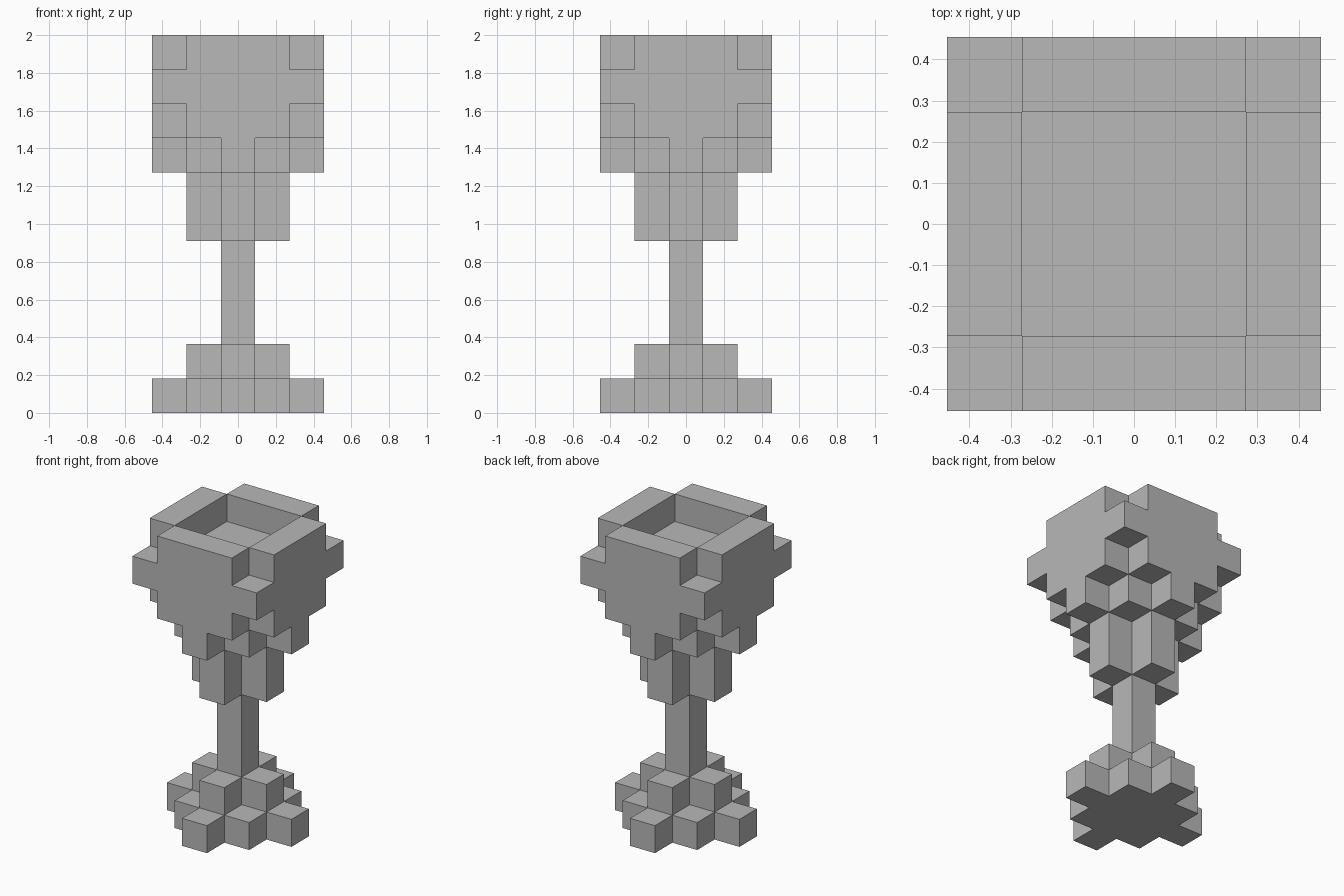
import bpy, bmesh
from mathutils import Vector

cube = bpy.data.objects.get("Cube")
if cube:
    bpy.data.objects.remove(cube, do_unlink=True)

UNIT = 2 / 11  # block size: the goblet is eleven blocks tall

grey = bpy.data.materials.new("plain grey")
grey.use_nodes = True
COLOR = (0.48, 0.48, 0.48, 1)
grey.diffuse_color = COLOR
grey.node_tree.nodes["Principled BSDF"].inputs["Base Color"].default_value = COLOR

# Horizontal block patterns on a five by five grid
GRID = [(x, y) for x in range(-2, 3) for y in range(-2, 3)]


def diamond(radius):
    return {(x, y) for x, y in GRID if abs(x) + abs(y) <= radius}


square = set(GRID)
rounded = diamond(3)
ring = {(x, y) for x, y in rounded if max(abs(x), abs(y)) == 2}

# Each part is a stack of layers, listed from the ground up
PARTS = [
    ("foot", [diamond(2), diamond(1)]),
    ("stem", [diamond(0)] * 3),
    ("bowl_base", [diamond(1)] * 2),
    ("bowl", [diamond(2), rounded, square]),
    ("rim", [ring]),
]

parts, level = {}, 0
for name, layers in PARTS:
    parts[name] = []
    for pattern in layers:
        parts[name] += [(x, y, level) for x, y in sorted(pattern)]
        level += 1
filled = {cell for cells in parts.values() for cell in cells}


def build_part(name, cells):
    """Make the outer faces of a group of blocks and merge the flat ones."""
    bm = bmesh.new()
    for cell in cells:
        center = Vector(cell) + Vector((0, 0, 0.5))
        for axis in range(3):
            for sign in (-1, 1):
                n = Vector((0, 0, 0))
                n[axis] = sign
                if tuple(int(c + d) for c, d in zip(cell, n)) in filled:
                    continue
                u = Vector((0, 0, 0))
                u[(axis + 1) % 3] = 1
                v = n.cross(u)
                corners = [n + u + v, n - u + v, n - u - v, n + u - v]
                bm.faces.new([bm.verts.new((center + c / 2) * UNIT) for c in corners])
    bmesh.ops.remove_doubles(bm, verts=bm.verts, dist=0.001)
    bmesh.ops.dissolve_limit(bm, angle_limit=0.01, verts=bm.verts, edges=bm.edges)
    mesh = bpy.data.meshes.new(name)
    bm.to_mesh(mesh)
    bm.free()
    mesh.materials.append(grey)
    bpy.context.collection.objects.link(bpy.data.objects.new(name, mesh))


for name, cells in parts.items():
    build_part(name, cells)
